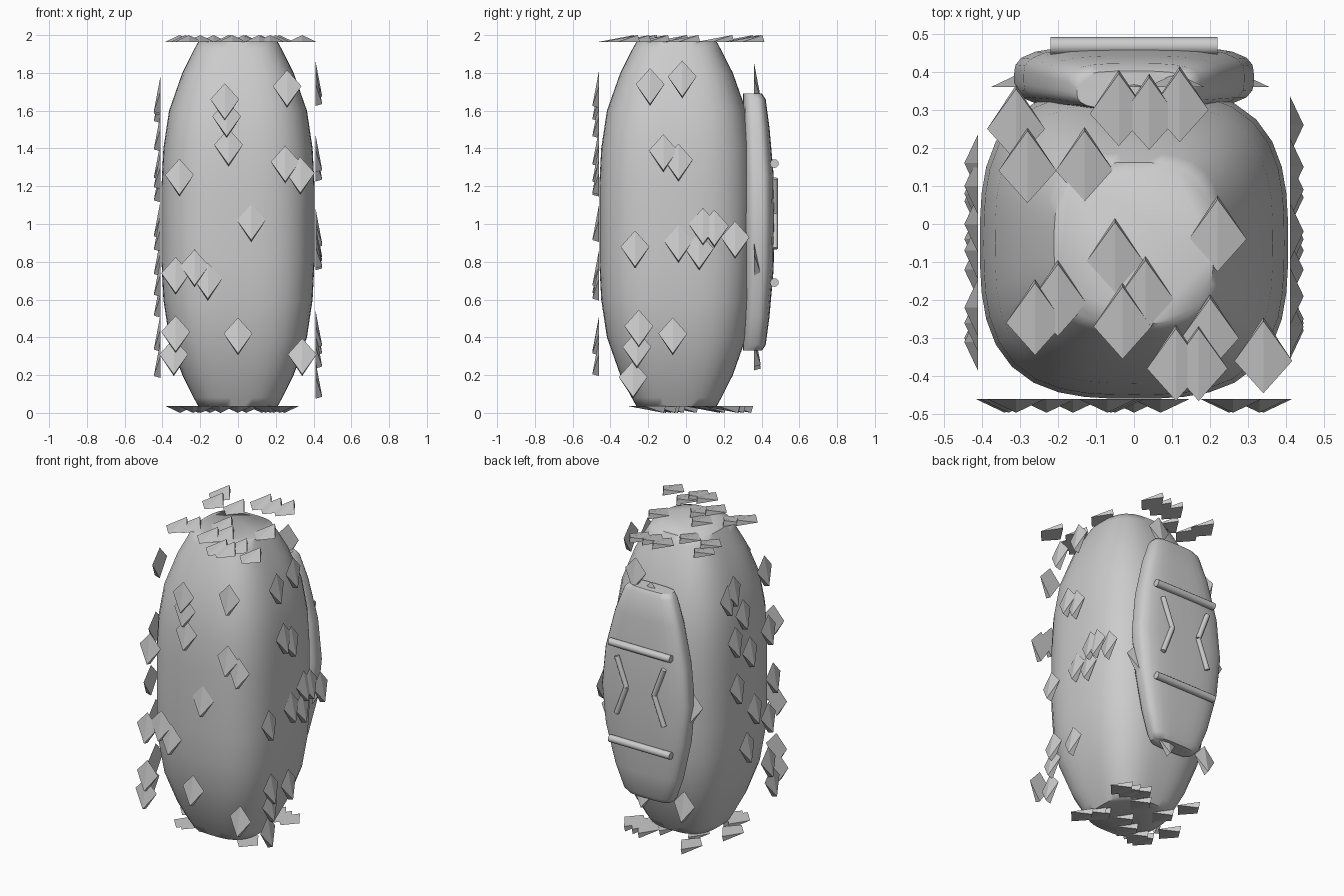
import bpy, bmesh, math, random
from mathutils import Vector

if "Cube" in bpy.data.objects:
    bpy.data.objects.remove(bpy.data.objects["Cube"])

random.seed(4)


def finish(name, bm, smooth=None):
    bmesh.ops.recalc_face_normals(bm, faces=bm.faces[:])
    mesh = bpy.data.meshes.new(name)
    bm.to_mesh(mesh)
    bm.free()
    ob = bpy.data.objects.new(name, mesh)
    bpy.context.collection.objects.link(ob)
    if smooth:
        bpy.ops.object.select_all(action='DESELECT')
        ob.select_set(True)
        bpy.context.view_layer.objects.active = ob
        bpy.ops.object.shade_smooth_by_angle(angle=math.radians(smooth))
    return ob


def loft(name, rings, sides, power, smooth):
    """Stack of rounded-square rings: (z, centre y, half x, half y)."""
    bm = bmesh.new()
    prev = None
    for z, cy, hx, hy in rings:
        loop = []
        for i in range(sides):
            a = 2 * math.pi * i / sides
            c, s = math.cos(a), math.sin(a)
            r = (abs(c) ** power + abs(s) ** power) ** (-1 / power)
            loop.append(bm.verts.new((hx * r * c, cy + hy * r * s, z)))
        if prev:
            for i in range(sides):
                j = (i + 1) % sides
                bm.faces.new((prev[i], prev[j], loop[j], loop[i]))
        else:
            bm.faces.new(loop)
        prev = loop
    bm.faces.new(prev)
    return finish(name, bm, smooth)


def rod(name, points, radius):
    """Chain of round bars through the points."""
    bm = bmesh.new()
    for a, b in zip(points, points[1:]):
        a, b = Vector(a), Vector(b)
        d = b - a
        m = d.to_track_quat('Z', 'Y').to_matrix().to_4x4()
        m.translation = (a + b) / 2
        bmesh.ops.create_cone(bm, cap_ends=True, segments=12, radius1=radius,
                              radius2=radius, depth=d.length, matrix=m)
    return finish(name, bm, 40)


# Barrel-shaped body
half = [(0, .405), (.2, .405), (.4, .395), (.6, .365), (.8, .295), (.92, .235), (.965, .21)]
prof = [(1 - h, w) for h, w in reversed(half)] + [(1 + h, w) for h, w in half[1:]]
loft("body", [(z, -.05, w, w * 1.01) for z, w in prof], 40, 3, 60)

# Back pack
half = [(0, .315, .083), (.25, .29, .081), (.5, .23, .07), (.65, .175, .06), (.68, .15, .05)]
prof = [(1.01 - h, w, d) for h, w, d in reversed(half)]
prof += [(1.01 + h, w, d) for h, w, d in half[1:]]
loft("back_pack", [(z, .302 + d, w, d) for z, w, d in prof], 32, 3.5, 50)

# Cross bars and chevrons on the pack
for tag, z in (("upper", 1.32), ("lower", .69)):
    rod(tag + "_bar", [(-.22, .468, z), (.22, .468, z)], .023)
for tag, s in (("left", -1), ("right", 1)):
    rod(tag + "_chevron", [(s * .17, .47, 1.24), (s * .10, .47, 1.055), (s * .17, .47, .87)], .016)

# Loose scales lying on the six planes around the body
X, Y, Z = Vector((1, 0, 0)), Vector((0, 1, 0)), Vector((0, 0, 1))
SCALE = [(0, .085, 0), (-.076, 0, 0), (0, -.115, 0), (.076, 0, 0), (0, -.105, .036)]


def scales(name, u, v, n, offset, spots):
    """spots are coordinates along u and v on the plane with normal n."""
    bm = bmesh.new()
    for a, b in spots:
        o = n * offset + u * a + v * b
        vs = [bm.verts.new(o + u * p + v * q + n * r) for p, q, r in SCALE]
        bm.faces.new(vs[:4])
        for i in range(4):
            bm.faces.new((vs[i], vs[(i + 1) % 4], vs[4]))
    return finish(name, bm)


front = [(-.07, 1.66), (-.06, 1.57), (-.05, 1.42), (-.31, 1.26), (.26, 1.73),
         (.25, 1.33), (.33, 1.27), (.07, 1.02), (-.33, .74), (-.23, .78),
         (-.16, .71), (-.33, .43), (-.34, .31), (0, .42), (.34, .31)]
right = [(-.19, 1.74), (-.02, 1.78), (-.12, 1.39), (-.04, 1.34), (-.27, .88),
         (-.04, .91), (.09, 1.0), (.15, .99), (.07, .87), (.26, .93),
         (-.25, .46), (-.26, .35), (-.28, .19), (-.07, .42)]
left = [(-.22, 1.70), (.10, 1.69), (0, 1.50), (-.26, 1.30), (.08, 1.35),
        (-.07, 1.23), (-.31, .97), (.06, 1.04), (-.26, .73), (-.12, .84),
        (-.26, .44), (-.30, .30), (-.04, .62), (.16, 1.65)]
back = [(.11, 1.77), (-.30, 1.0), (-.24, .34), (0, 1.64), (.28, .84), (.05, .36)]
top = [(-.31, .25), (-.28, .14), (-.13, .14), (-.04, .29), (.04, .28), (.12, .30),
       (.22, -.04), (-.05, -.10), (-.26, -.26), (-.20, -.21), (-.03, -.27),
       (.03, -.20), (.11, -.38), (.17, -.38), (.20, -.30), (.34, -.36)]
bottom = [(random.uniform(-.35, .30), random.uniform(-.27, .28)) for _ in range(14)]

scales("front_scales", X, Z, -Y, .46, front)
scales("right_scales", Y, Z, X, .41, right)
scales("left_scales", -Y, Z, -X, .41, [(-y, z) for y, z in left])
scales("back_scales", -X, Z, Y, .36, [(-x, z) for x, z in back])
scales("top_scales", -X, -Y, Z, 1.964, [(-x, -y) for x, y in top])
scales("bottom_scales", X, -Y, -Z, -.036, [(x, -y) for x, y in bottom])
